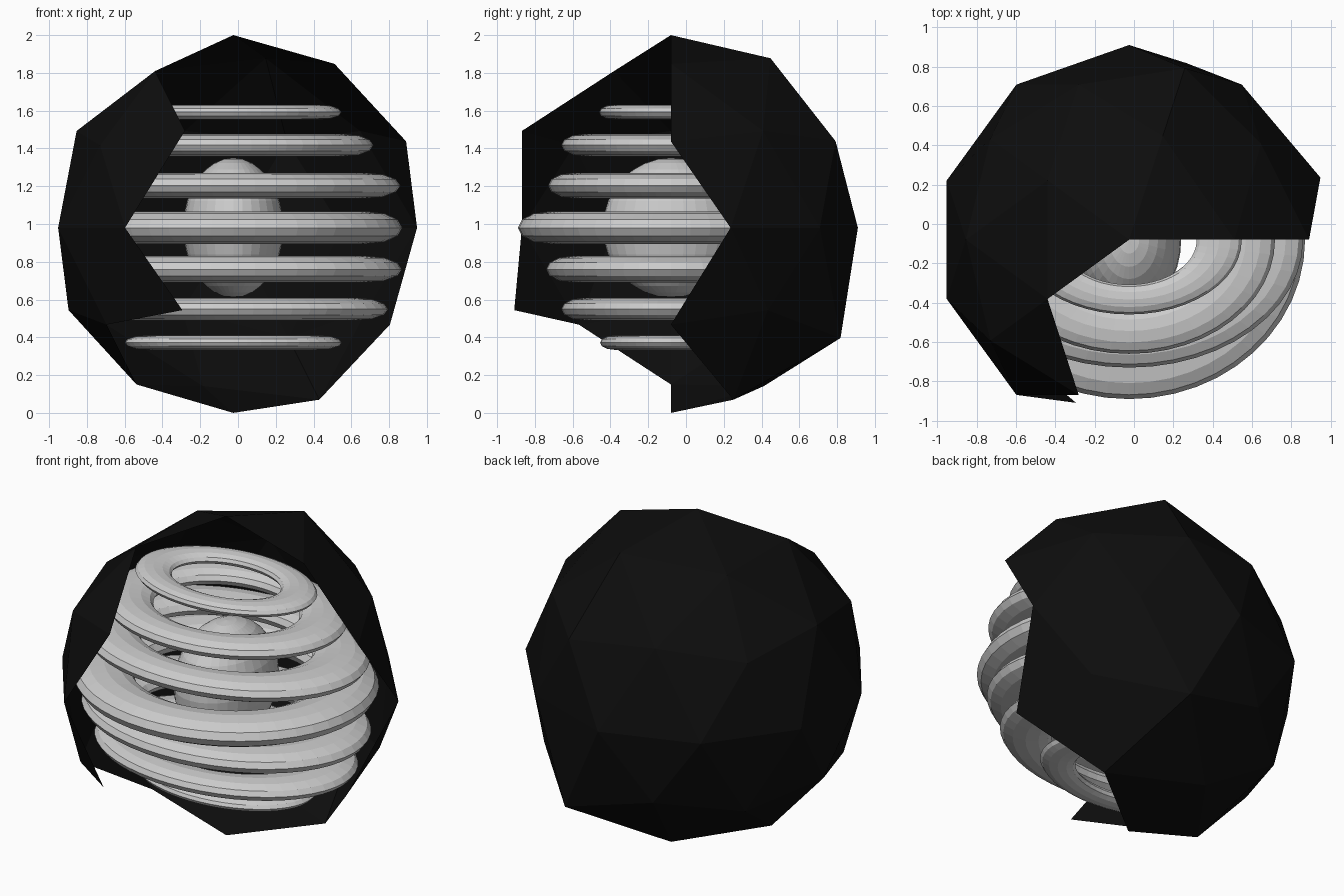
import bpy
import bmesh
from mathutils import Vector

if "Cube" in bpy.data.objects:
    bpy.data.objects.remove(bpy.data.objects["Cube"])

CENTRE = Vector((-0.025, -0.08, 0.98))

black = bpy.data.materials.new("black")
black.diffuse_color = (0.004, 0.004, 0.004, 1)
black.use_nodes = True
black.node_tree.nodes["Principled BSDF"].inputs["Base Color"].default_value = black.diffuse_color

# Faceted outer shell: rough icosphere, open at the front right
bpy.ops.mesh.primitive_ico_sphere_add(subdivisions=2, radius=1, location=CENTRE)
shell = bpy.context.object
shell.name = "faceted_shell"
shell.data.materials.append(black)

# Uneven corners: direction and distance from the centre
bumps = [
    ((0, 0, 1), 1.02), ((0.526, 0, 0.851), 1.02), ((0.894, 0, 0.447), 1.023),
    ((0.951, 0.309, 0), 1.023), ((0.425, 0.309, -0.851), 1.07),
    ((0.263, 0.809, -0.526), 1.11), ((0.162, 0.5, 0.851), 1.055),
    ((0.276, 0.851, 0.447), 1.025), ((0, 1, 0), 0.99),
    ((-0.162, 0.5, -0.851), 0.985), ((0, 0, -1), 0.98),
]
bm = bmesh.new()
bm.from_mesh(shell.data)
opening = [v for v in bm.verts if v.co.y < -0.25 and v.co.x > -0.2]
bmesh.ops.delete(bm, geom=opening, context='VERTS')
for v in bm.verts:
    size = 0.975
    for direction, distance in bumps:
        if (v.co - Vector(direction)).length < 0.05:
            size = distance
    v.co *= size
bm.to_mesh(shell.data)
bm.free()

# Egg-like core
bpy.ops.mesh.primitive_uv_sphere_add(segments=32, ring_count=16, radius=1, location=CENTRE)
core = bpy.context.object
core.name = "core"
core.scale = (0.265, 0.36, 0.37)

# Stacked oval rings: height, outer half width, outer half depth, half thickness
rings = [
    (1.592, 0.573, 0.38, 0.039),
    (1.417, 0.742, 0.58, 0.059),
    (1.203, 0.885, 0.65, 0.068),
    (0.980, 0.895, 0.81, 0.086),
    (0.760, 0.893, 0.66, 0.070),
    (0.549, 0.820, 0.58, 0.060),
    (0.372, 0.575, 0.375, 0.038),
]
for i, (z, width, depth, thick) in enumerate(rings, 1):
    bpy.ops.mesh.primitive_torus_add(
        major_segments=48, minor_segments=12, major_radius=1, minor_radius=0.25,
        location=(CENTRE.x, CENTRE.y, z))
    ring = bpy.context.object
    ring.name = f"ring_{i}"
    ring.scale = (width / 1.25, depth / 1.25, thick / 0.25)
